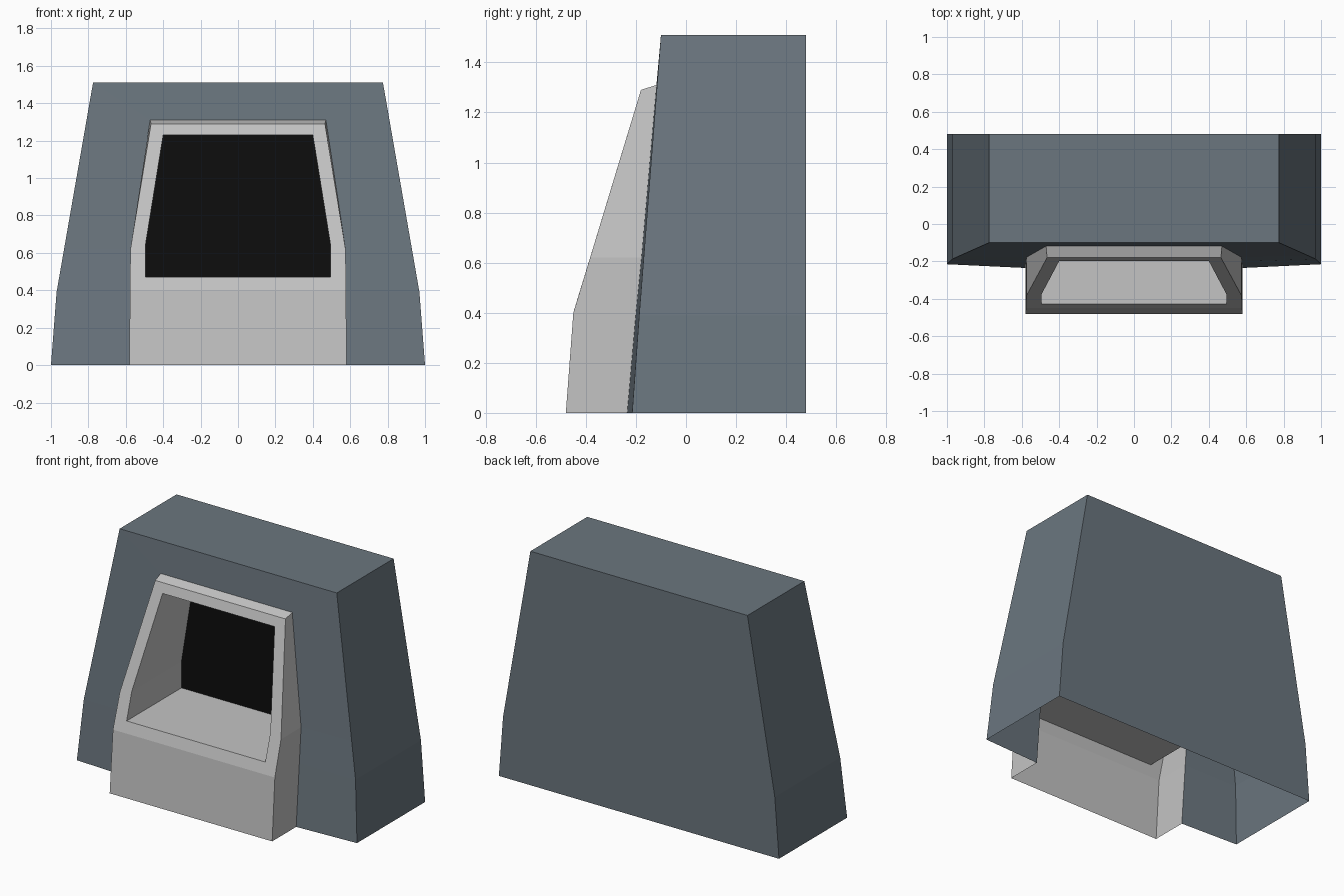
import bpy
import bmesh

cube = bpy.data.objects.get("Cube")
if cube:
    bpy.data.objects.remove(cube, do_unlink=True)


def material(name, color):
    m = bpy.data.materials.new(name)
    m.use_nodes = True
    m.diffuse_color = (*color, 1)
    bsdf = m.node_tree.nodes["Principled BSDF"]
    bsdf.inputs["Base Color"].default_value = (*color, 1)
    bsdf.inputs["Roughness"].default_value = 0.8
    return m


slate = material("slate blue", (0.145, 0.18, 0.21))
grey = material("light grey", (0.55, 0.55, 0.55))
black = material("black", (0.004, 0.004, 0.004))


def ring(half):
    """Mirror the +x half of an arch: right foot, over the top, left foot."""
    return half + [(-x, y, z) for x, y, z in reversed(half)]


def at_depth(points, y):
    return [(x, y, z) for x, _, z in points]


def strip(a, b, closed=False):
    """Quads joining two rings of equal length."""
    n = len(a)
    return [(a[i], a[(i + 1) % n], b[(i + 1) % n], b[i])
            for i in range(n if closed else n - 1)]


def build(name, faces, mat):
    bm = bmesh.new()
    for f in faces:
        bm.faces.new([bm.verts.new(p) for p in f])
    bmesh.ops.remove_doubles(bm, verts=bm.verts, dist=0.0005)
    bmesh.ops.recalc_face_normals(bm, faces=bm.faces)
    # The foremost face must look towards the front
    front = min(bm.faces, key=lambda f: f.calc_center_median().y)
    if front.normal.y > 0:
        bmesh.ops.reverse_faces(bm, faces=bm.faces)
    mesh = bpy.data.meshes.new(name)
    bm.to_mesh(mesh)
    bm.free()
    mesh.materials.append(mat)
    ob = bpy.data.objects.new(name, mesh)
    bpy.context.collection.objects.link(ob)
    return ob


# Shared outlines
shell_front = ring([(1, -0.215, 0), (0.97, -0.187, 0.39),
                    (0.93, -0.169, 0.62), (0.775, -0.10, 1.51)])
shell_back = at_depth(shell_front, 0.48)
collar = ring([(0.58, -0.235, 0), (0.578, -0.2, 0.4),
               (0.575, -0.178, 0.62), (0.47, -0.118, 1.31)])
rim = ring([(0.58, -0.48, 0), (0.578, -0.45, 0.4),
            (0.575, -0.383, 0.62), (0.465, -0.18, 1.29)])
opening = ring([(0.495, -0.429, 0.47), (0.495, -0.377, 0.64),
                (0.40, -0.198, 1.23)])
recess = at_depth(opening, 0.13)

# Housing: hollow underneath, with a cut-out where the surround sits
build("housing", strip(shell_front, shell_back) + strip(shell_front, collar)
      + [shell_back], slate)

# Surround: outer walls, apron, sloping rim and the recess walls
apron = (rim[0], rim[1], rim[-2], rim[-1])
build("surround", strip(collar, rim) + [apron]
      + strip(rim[1:-1], opening, True) + strip(opening, recess, True), grey)

# Dark panel closing the recess
build("recess_panel", [recess], black)
